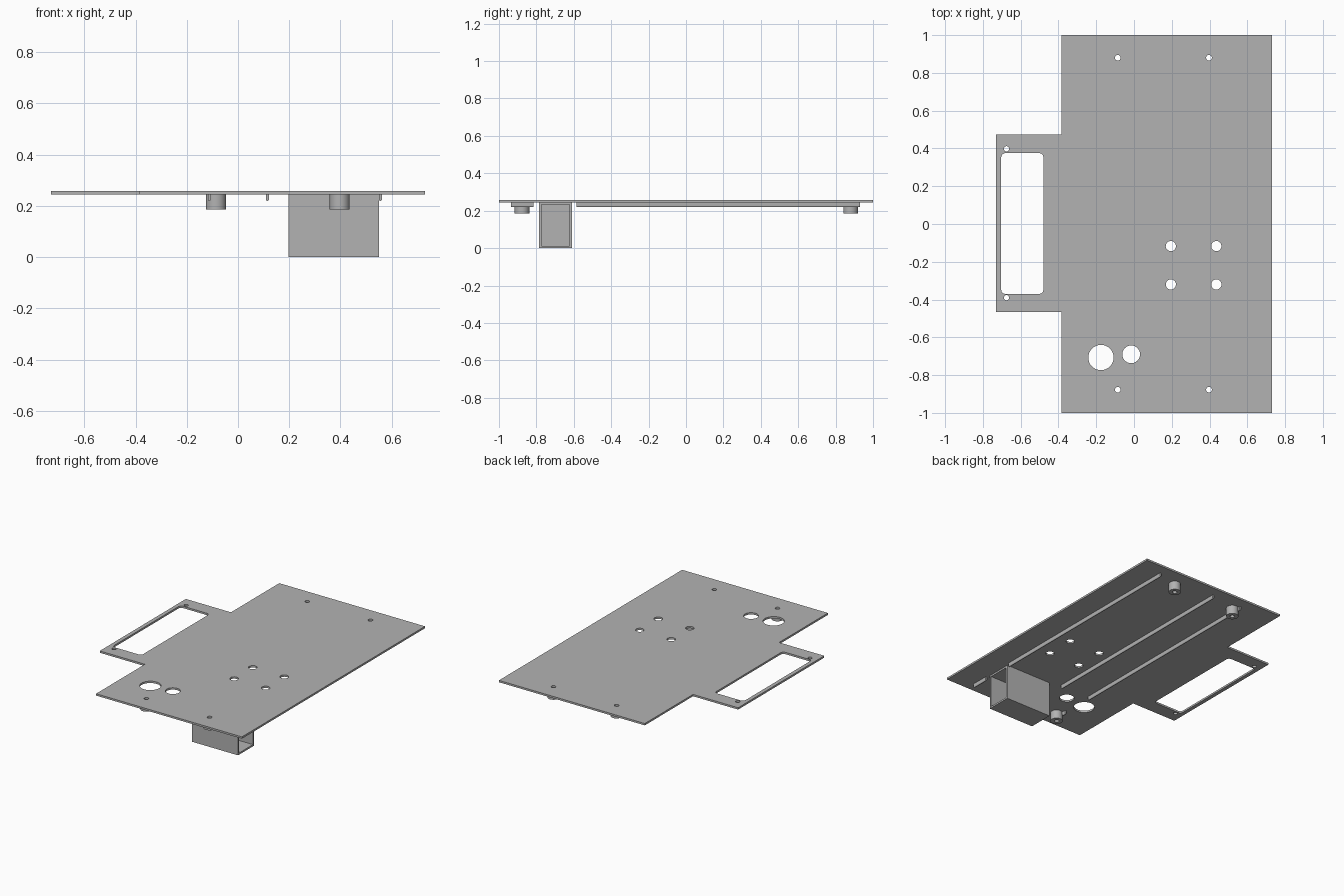
import bpy
from math import pi, sin, cos

if "Cube" in bpy.data.objects:
    bpy.data.objects.remove(bpy.data.objects["Cube"], do_unlink=True)

grey = bpy.data.materials.new("plain grey")
grey.use_nodes = True
colour = (0.45, 0.45, 0.45, 1)
grey.diffuse_color = colour
grey.node_tree.nodes["Principled BSDF"].inputs["Base Color"].default_value = colour

PLATE_BOTTOM, PLATE_TOP = 0.245, 0.258


def arc(x, y, r, start=0.0, sweep=2 * pi, n=32):
    return [(x + r * cos(start + sweep * i / n), y + r * sin(start + sweep * i / n))
            for i in range(n)]


def rect(x0, x1, y0, y1):
    return [(x0, y0), (x1, y0), (x1, y1), (x0, y1)]


def rounded_rect(x0, x1, y0, y1, r):
    centres = rect(x0 + r, x1 - r, y0 + r, y1 - r)
    points = []
    for i, (x, y) in enumerate(centres):
        points += arc(x, y, r, pi + i * pi / 2, pi / 2, 6)
        end = pi + (i + 1) * pi / 2
        points.append((x + r * cos(end), y + r * sin(end)))
    return points


def extrude(name, loops, depth, location, rotation=(0, 0, 0)):
    """Filled outline with holes, extruded evenly about its centre plane."""
    curve = bpy.data.curves.new(name, "CURVE")
    curve.dimensions = "2D"
    curve.fill_mode = "BOTH"
    curve.extrude = depth / 2
    for loop in loops:
        spline = curve.splines.new("POLY")
        spline.points.add(len(loop) - 1)
        for point, (x, y) in zip(spline.points, loop):
            point.co = (x, y, 0, 1)
        spline.use_cyclic_u = True
    obj = bpy.data.objects.new(name, curve)
    bpy.context.collection.objects.link(obj)
    obj.location, obj.rotation_euler = location, rotation
    bpy.ops.object.select_all(action="DESELECT")
    obj.select_set(True)
    bpy.context.view_layer.objects.active = obj
    bpy.ops.object.convert(target="MESH")
    obj = bpy.context.object
    obj.name = name
    obj.data.materials.clear()
    obj.data.materials.append(grey)
    bpy.ops.object.shade_smooth_by_angle()
    return obj


# Flat plate with side tab, window and drilled holes
outline = [(-0.385, -1), (0.73, -1), (0.73, 1), (-0.385, 1),
           (-0.385, 0.473), (-0.73, 0.473), (-0.73, -0.467), (-0.385, -0.467)]
boss_spots = [(x, y) for x in (-0.086, 0.397) for y in (-0.877, 0.88)]
holes = [rounded_rect(-0.703, -0.48, -0.37, 0.375, 0.022)]
holes += [arc(x, y, 0.015) for x, y in boss_spots]
holes += [arc(x, y, 0.027) for x in (0.195, 0.436) for y in (-0.117, -0.32)]
holes += [arc(-0.675, y, 0.014) for y in (-0.39, 0.398)]
holes += [arc(-0.175, -0.707, 0.067), arc(-0.015, -0.69, 0.047)]
extrude("base_plate", [outline] + holes, PLATE_TOP - PLATE_BOTTOM,
        (0, 0, (PLATE_TOP + PLATE_BOTTOM) / 2))

# Hollow mounting bosses under the plate
boss_bottom = 0.185
for i, (x, y) in enumerate(boss_spots):
    extrude(f"mounting_boss_{i + 1}", [arc(0, 0, 0.039), arc(0, 0, 0.015)],
            PLATE_BOTTOM - boss_bottom, (x, y, (PLATE_BOTTOM + boss_bottom) / 2))

# Round-bottomed ribs, interrupted beside the box
r = 0.006
rib_profile = [(r, 0), (-r, 0)] + arc(0, -0.02, r, pi, pi, 8) + [(r, -0.02)]
for i, x in enumerate((-0.112, 0.115, 0.556)):
    for label, y0, y1 in (("long", -0.585, 0.93), ("short", -0.935, -0.815)):
        extrude(f"{label}_rib_{i + 1}", [rib_profile], y1 - y0,
                (x, (y0 + y1) / 2, PLATE_BOTTOM), (pi / 2, 0, 0))

# Box open on its +x end, with a closed inner end
x0, x1, y0, y1, wall = 0.197, 0.55, -0.785, -0.61, 0.012
height = PLATE_BOTTOM
outer = rect(y0, y1, 0, height)
inner = rect(y0 + wall, y1 - wall, wall, height - wall)
turn = (pi / 2, 0, pi / 2)
extrude("box_sleeve", [outer, inner], x1 - x0 - wall, ((x0 + wall + x1) / 2, 0, 0), turn)
extrude("box_end_wall", [outer], wall, (x0 + wall / 2, 0, 0), turn)
